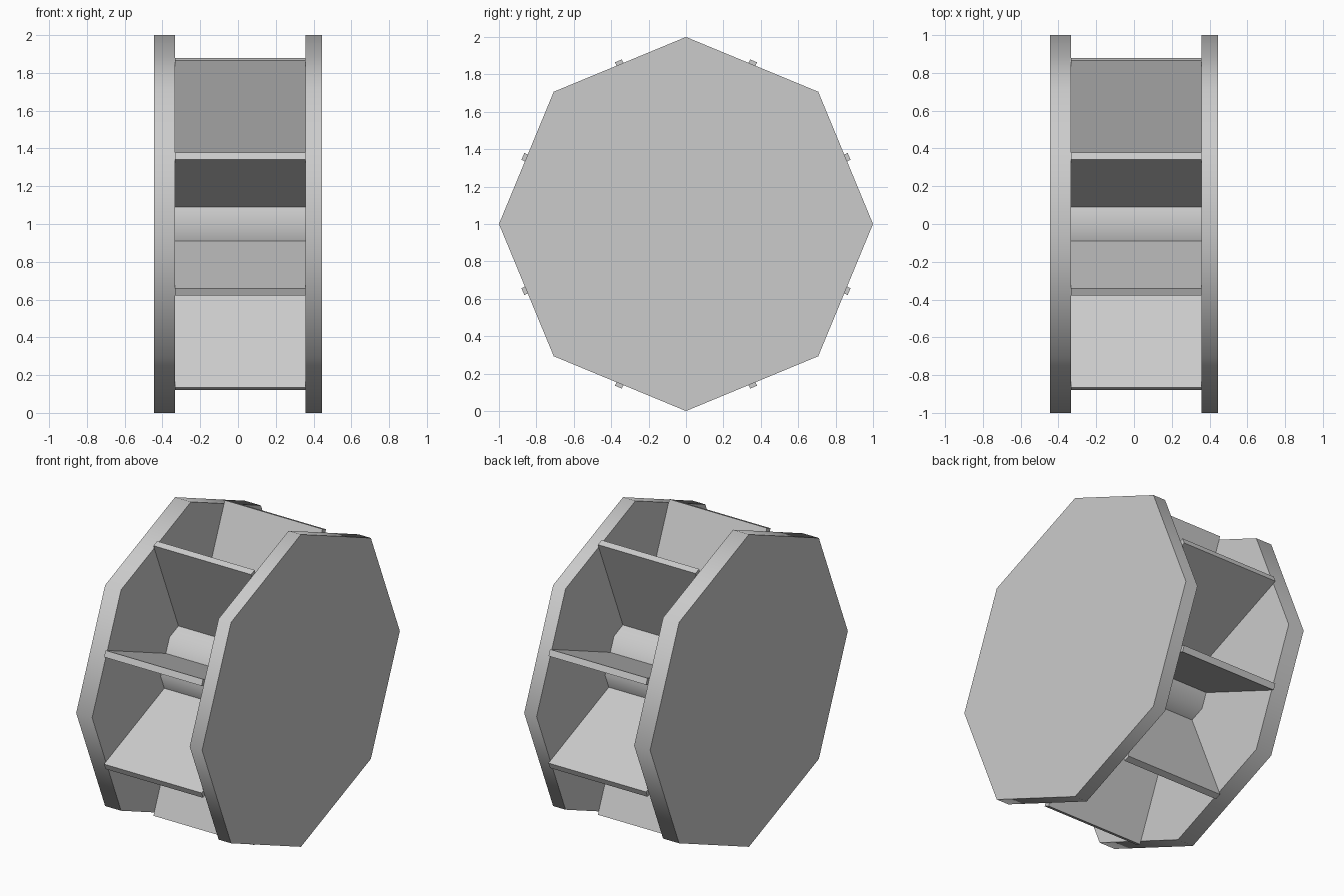
import bpy
from math import pi, radians

if "Cube" in bpy.data.objects:
    bpy.data.objects.remove(bpy.data.objects["Cube"])

CENTRE_Z = 1.0
IN_L, IN_R = -0.333, 0.358      # inner faces of the two discs
OUT = 0.446                     # outer faces


def octagon(name, radius, x0, x1):
    """Eight-sided prism lying along x, one corner straight up."""
    bpy.ops.mesh.primitive_cylinder_add(
        vertices=8, radius=radius, depth=x1 - x0,
        location=((x0 + x1) / 2, 0, CENTRE_Z), rotation=(0, pi / 2, 0))
    ob = bpy.context.object
    ob.name = name
    bpy.ops.object.transform_apply(location=False, rotation=True, scale=True)
    bpy.ops.object.shade_smooth_by_angle(angle=radians(50))
    return ob


def paddle(name, angle, r0=0.25, r1=0.944, thick=0.04):
    """Flat board reaching from the hub to just past the disc edge."""
    bpy.ops.mesh.primitive_cube_add(size=1)
    ob = bpy.context.object
    ob.name = name
    me = ob.data
    for v in me.vertices:
        v.co.x = IN_R if v.co.x > 0 else IN_L
        v.co.y = r1 if v.co.y > 0 else r0
        v.co.z *= thick
    ob.rotation_euler = (angle, 0, 0)
    ob.location = (0, 0, CENTRE_Z)


# Side discs and hub
octagon("left_disc", 1.0, -OUT, IN_L)
octagon("right_disc", 1.0, IN_R, OUT)
octagon("hub", 0.307, IN_L, IN_R)

# Paddles at the middle of each octagon side
for i in range(8):
    paddle(f"paddle_{i + 1}", (i + 0.5) * pi / 4)
